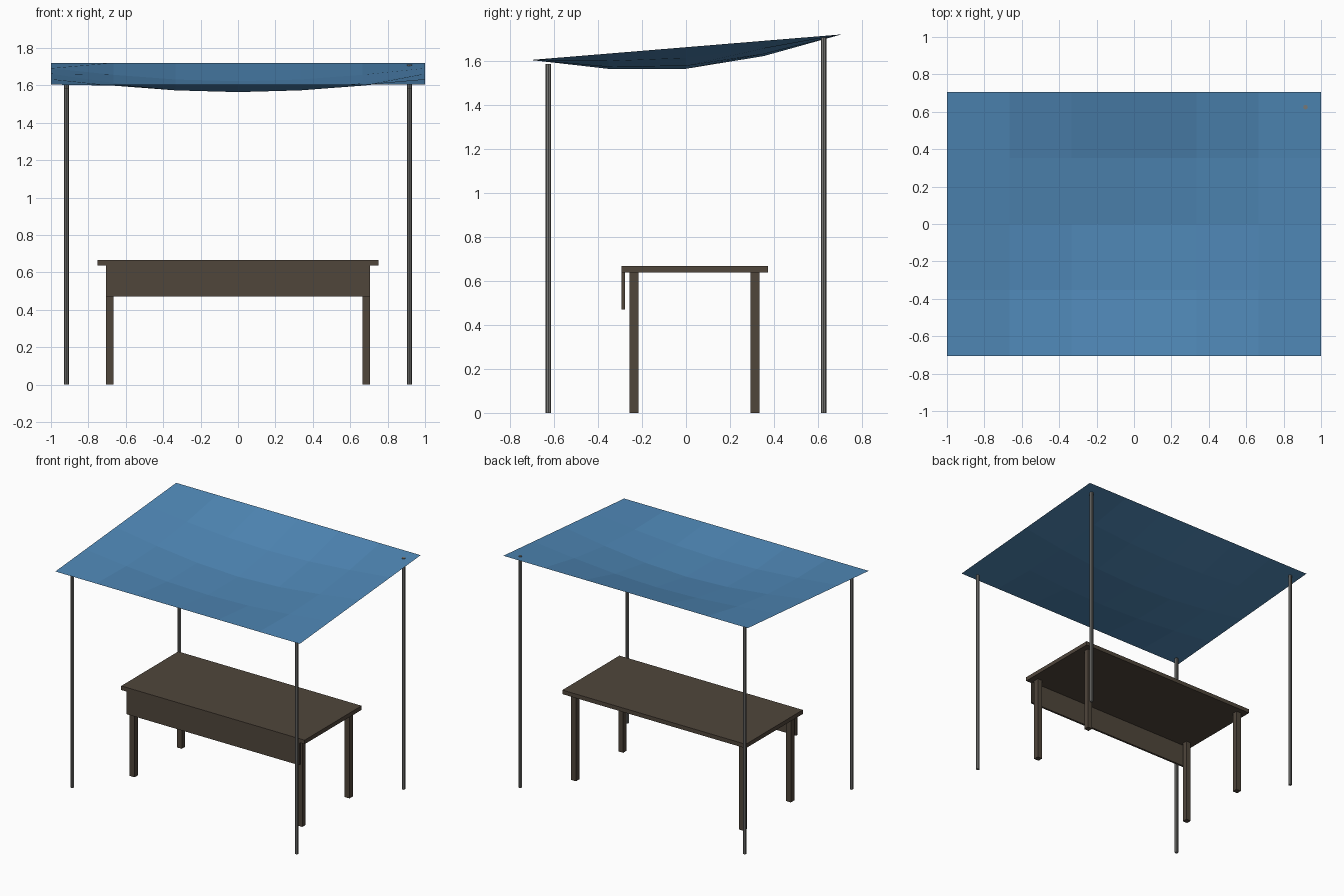
import bpy
import bmesh
from math import cos, pi
from mathutils import Matrix, Vector

default = bpy.data.objects.get("Cube")
if default:
    bpy.data.objects.remove(default, do_unlink=True)


def material(name, rgb):
    mat = bpy.data.materials.new(name)
    mat.use_nodes = True
    mat.diffuse_color = (*rgb, 1)
    mat.node_tree.nodes["Principled BSDF"].inputs["Base Color"].default_value = (*rgb, 1)
    return mat


BLUE = material("blue tarp", (0.08, 0.25, 0.48))
WOOD = material("dark wood", (0.08, 0.061, 0.044))
METAL = material("grey metal", (0.19, 0.19, 0.18))


def finish(name, bm, mat):
    mesh = bpy.data.meshes.new(name)
    bm.to_mesh(mesh)
    bm.free()
    mesh.materials.append(mat)
    obj = bpy.data.objects.new(name, mesh)
    bpy.context.collection.objects.link(obj)
    return obj


def box(name, low, high, mat):
    low, high = Vector(low), Vector(high)
    bm = bmesh.new()
    bmesh.ops.create_cube(bm, size=1, matrix=Matrix.Translation((low + high) / 2)
                          @ Matrix.Diagonal((high - low).to_4d()))
    return finish(name, bm, mat)


def pole(name, x, y, height):
    bm = bmesh.new()
    bmesh.ops.create_cone(bm, cap_ends=True, segments=8, radius1=0.0125, radius2=0.0125,
                          depth=height, matrix=Matrix.Translation((x, y, height / 2)))
    return finish(name, bm, METAL)


# Sagging canopy: a sloped sheet with straight borders
NX, NY, HALF_Y = 6, 4, 0.706
bm = bmesh.new()
rows = []
for j in range(NY + 1):
    v = 2 * j / NY - 1
    row = []
    for i in range(NX + 1):
        u = 2 * i / NX - 1
        sag = 0.098 * cos(u * pi / 2) * cos(v * pi / 2)
        row.append(bm.verts.new((u, v * HALF_Y, 1.662 + 0.058 * v - sag)))
    rows.append(row)
for a, b in zip(rows, rows[1:]):
    for i in range(NX):
        bm.faces.new((a[i], a[i + 1], b[i + 1], b[i]))
finish("canopy", bm, BLUE)

# Poles and table legs, mirrored left and right
LEG = 0.02
for side, sx in (("left", 1), ("right", -1)):
    pole("front_pole_" + side, sx * 0.917, -0.625, 1.585)
    pole("back_pole_" + side, sx * 0.917, 0.625, 1.71)
    for end, y in (("front", -0.237), ("back", 0.314)):
        x = sx * 0.686
        box(f"{end}_leg_{side}", (x - LEG, y - LEG, 0), (x + LEG, y + LEG, 0.637), WOOD)

# Table top and hanging front panel
box("table_top", (-0.75, -0.293, 0.637), (0.75, 0.373, 0.667), WOOD)
box("front_panel", (-0.707, -0.293, 0.47), (0.707, -0.278, 0.637), WOOD)
